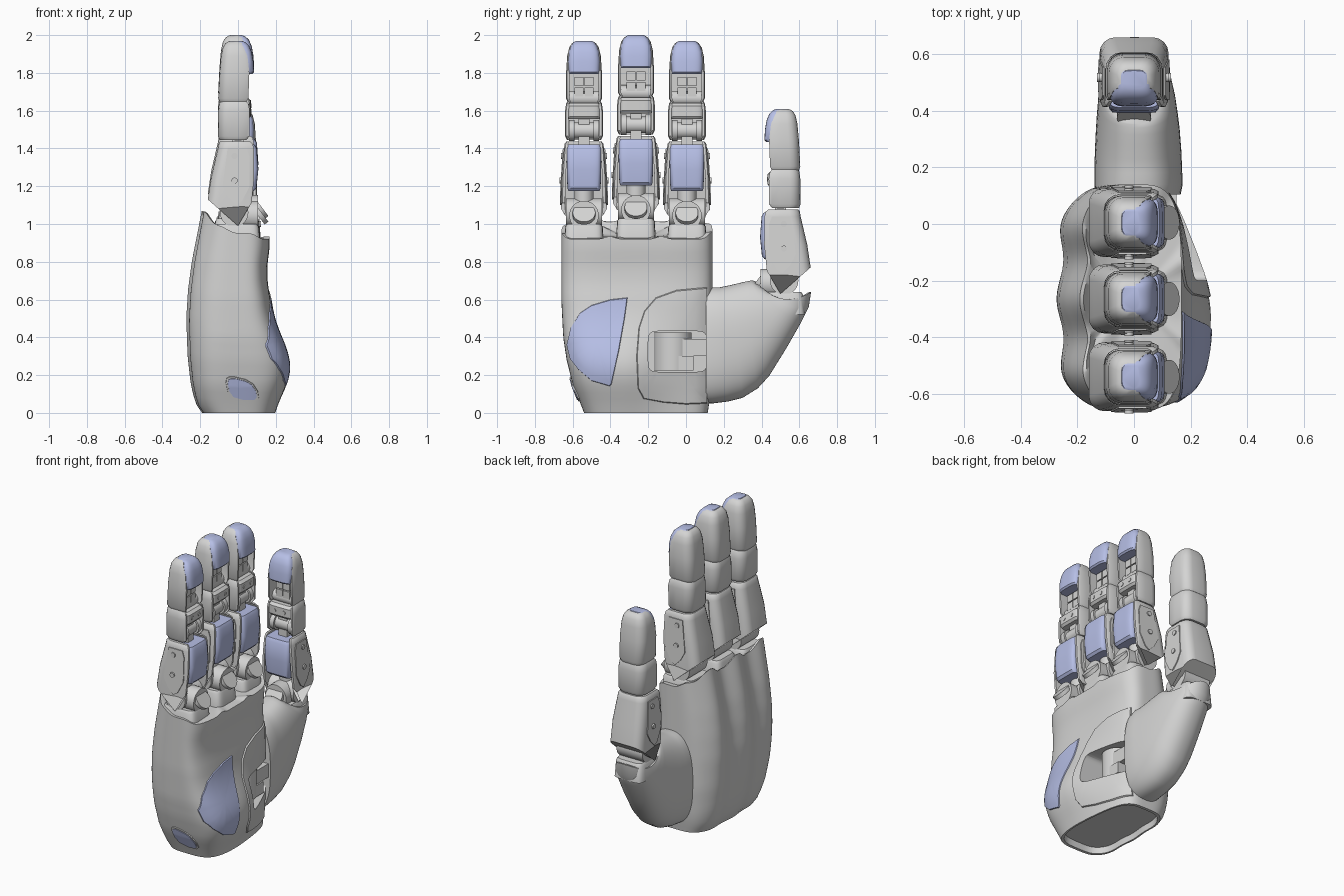
import bpy, bmesh, math
from mathutils import Vector
from mathutils.bvhtree import BVHTree

if "Cube" in bpy.data.objects:
    bpy.data.objects.remove(bpy.data.objects["Cube"])


def material(name, rgb):
    m = bpy.data.materials.new(name)
    m.diffuse_color = (*rgb, 1)
    m.use_nodes = True
    m.node_tree.nodes["Principled BSDF"].inputs["Base Color"].default_value = m.diffuse_color
    return m


GREY = material("light grey shell", (0.66, 0.66, 0.655))
BLUE = material("pale blue pad", (0.47, 0.52, 0.79))


def build(lofts, mat, angle=35):
    """Mesh from a list of lofts; each loft is a list of equal-length closed rings, capped."""
    bm = bmesh.new()
    for rings in lofts:
        vs = [[bm.verts.new(p) for p in r] for r in rings]
        n = len(vs[0])
        for a, b in zip(vs, vs[1:]):
            for i in range(n):
                bm.faces.new((a[i], a[(i + 1) % n], b[(i + 1) % n], b[i]))
        bm.faces.new(vs[0][::-1])
        bm.faces.new(vs[-1])
    bmesh.ops.recalc_face_normals(bm, faces=bm.faces[:])
    me = bpy.data.meshes.new("part")
    bm.to_mesh(me)
    bm.free()
    me.materials.append(mat)
    me.shade_smooth()
    me.set_sharp_from_angle(angle=math.radians(angle))
    return me


def place(name, me, loc=(0, 0, 0), rot=0):
    ob = bpy.data.objects.new(name, me)
    ob.location = loc
    ob.rotation_euler.z = rot
    bpy.context.collection.objects.link(ob)
    return ob


def squircle(n, ka, kb):
    """Evenly spaced points round a unit superellipse."""
    sq = [(-1 + 2 * i / ka, -1) for i in range(ka)] + [(1, -1 + 2 * i / kb) for i in range(kb)]
    sq += [(-a, -b) for a, b in sq]
    return [(a / s, b / s) for a, b in sq for s in [(abs(a)**n + abs(b)**n)**(1 / n)]]


def interp(table, z):
    for (z0, a), (z1, b) in zip(table, table[1:]):
        if z <= z1:
            return a + (b - a) * max(0, (z - z0) / (z1 - z0))
    return table[-1][1]


def rod(p, q, r, n=24):
    p, q = Vector(p), Vector(q)
    d = (q - p).normalized()
    u = d.orthogonal().normalized()
    v = d.cross(u)
    circle = [r * (u * math.cos(t) + v * math.sin(t)) for t in (2 * math.pi * i / n for i in range(n))]
    return [[p + c for c in circle], [q + c for c in circle]]


def box(x0, x1, y0, y1, z0, z1):
    return [[(x0, y0, z), (x1, y0, z), (x1, y1, z), (x0, y1, z)] for z in (z0, z1)]


def slab(z, x0, x1, w, n=6):
    """Rounded rectangular section at height z."""
    return [((x0 + x1) / 2 + a * (x1 - x0) / 2, b * w, z) for a, b in squircle(n, 10, 12)]


def channel(z, xb, xf, w, flap=False):
    """U section: rounded back and two side walls, open towards +x."""
    c = min(0.055, 0.6 * w)
    xi, wi = xb + 0.42 * (xf - xb), 0.82 * w
    m = (xi + xf) / 2
    half = [(xf, w * 0.94), (xf - 0.014, w), (0, w)]
    for t in (0, 22, 45, 68, 90):
        t = math.radians(t)
        half.append((xb + c - c * math.sin(t), w - c + c * math.cos(t)))
    inner = [(xi, wi), (m, wi), (xf, wi)]
    pts = half + [(x, -y) for x, y in reversed(half)]
    pts += [(x, -y) for x, y in reversed(inner)] + inner
    low = lambda x: 0.99 + (-x * 0.875 if x < 0 else x * 1.7)
    return [(x, y, low(x) if flap else z) for x, y in pts]


# ---- one finger, pad side facing +x ----
finger = {}
finger["tip_shell"] = build([[channel(*s) for s in (
    (1.645, -.098, .045, .085), (1.665, -.105, .055, .095), (1.80, -.098, .060, .095),
    (1.89, -.09, .05, .089), (1.935, -.08, .03, .078), (1.957, -.066, .02, .063), (1.967, -.05, .01, .048))]], GREY)
finger["tip_pad"] = build([[slab(*s, 4) for s in (
    (1.795, -.05, .076, .08), (1.805, -.05, .085, .084), (1.86, -.05, .082, .086), (1.91, -.05, .073, .081),
    (1.945, -.05, .058, .068), (1.962, -.048, .04, .054), (1.97, -.042, .02, .042))]], BLUE)
finger["tip_hinge"] = build(
    [box(-.05, .03, y, y + .048, z, z + .048) for y in (-.051, .003) for z in (1.675, 1.73)]
    + [rod((-.01, -.078, 1.665), (-.01, .078, 1.665), .04)], GREY)
finger["middle_shell"] = build([[channel(*s) for s in (
    (1.445, -.098, .045, .09), (1.465, -.107, .06, .1), (1.60, -.105, .062, .1),
    (1.638, -.1, .055, .095), (1.652, -.094, .04, .086))]], GREY)
finger["middle_belt"] = build(
    [[slab(*s) for s in ((1.555, -.05, .056, .08), (1.57, -.05, .068, .086),
                         (1.625, -.05, .068, .086), (1.64, -.05, .05, .08))]]
    + [rod((.06, y, 1.597), (.072, y, 1.597), .012, 12) for y in (-.035, .035)], GREY)
finger["middle_hinge"] = build(
    [rod((0, s * .05, 1.495), (0, s * .08, 1.495), .055) for s in (-1, 1)]
    + [rod((0, -.05, 1.495), (0, .05, 1.495), .043), box(-.03, .03, -.03, .03, 1.41, 1.56)], GREY)
finger["lower_shell"] = build([[channel(1.1, -.16, .072, .122, True)] + [channel(*s) for s in (
    (1.25, -.142, .086, .118), (1.40, -.107, .084, .106), (1.425, -.103, .078, .102), (1.437, -.095, .065, .093))]], GREY)
finger["lower_pad"] = build([[slab(*s) for s in (
    (1.175, -.03, .085, .083), (1.19, -.03, .098, .088), (1.29, -.03, .108, .091),
    (1.40, -.03, .1, .092), (1.42, -.03, .088, .088))]], BLUE)
# side plates with two screws each
PLATE = [(-.055, 1.40), (.045, 1.40), (.06, 1.36), (.062, 1.20), (.02, 1.12), (-.01, 1.10), (-.05, 1.14), (-.082, 1.20)]
side = lambda z: interp([(1.1, .1215), (1.25, .118), (1.4, .106)], z)
finger["side_plates"] = build(
    [[[(x, s * (side(z) + d), z) for x, z in PLATE] for d in (-.01, .006)] for s in (-1, 1)]
    + [rod((-.018, s * side(z), z), (-.018, s * (side(z) + .012), z), .016, 16) for s in (-1, 1) for z in (1.36, 1.23)],
    GREY)
# knuckle at the root: hinge drum, round front boss, stem and socket block
finger["knuckle"] = build([
    rod((-.02, -.095, 1.06), (-.02, .095, 1.06), .075), rod((-.05, 0, 1.045), (.105, 0, 1.045), .078, 32),
    rod((.105, 0, 1.045), (.125, 0, 1.06), .06, 32), rod((-.02, 0, 1.05), (-.02, 0, 1.25), .05),
    [slab(.88, -.13, .12, .105), slab(.985, -.12, .11, .1), slab(1.0, -.11, .1, .09)]], GREY)

for label, loc, rot in (("outer_finger", (0, -.54, 0), 0), ("middle_finger", (0, -.265, .03), 0),
                        ("inner_finger", (0, .005, 0), 0), ("thumb", (0, .5, -.36), -math.pi / 2)):
    for part, me in finger.items():
        place(f"{label}_{part}", me, loc, rot)

# ---- palm: lofted, ridged back, scalloped top ----
BACK = [(0, .19), (.05, .225), (.15, .25), (.3, .267), (.5, .274), (.65, .265), (.8, .245), (1.08, .19)]
Y0 = [(0, -.54), (.04, -.555), (.15, -.60), (.28, -.632), (.4, -.65), (.6, -.66), (.92, -.66)]
Y1 = [(0, .115), (.1, .13), (.3, .14)]
FRONT = [(0, .165), (.6, .165), (.7, .155), (.78, .155), (.88, .168)]


def smooth(t):
    t = min(1, max(0, t))
    return t * t * (3 - 2 * t)


def palm_point(a, b, t):
    valley = (1 - math.cos(2 * math.pi * (b * .4 - .26 - .005) / .2725)) / 2
    z = t * (.92 + smooth(-a) * (.15 - .07 * valley)) + (.04 * t**8 * valley**6 * smooth(1.4 - abs(a)))
    y0, y1 = interp(Y0, z), interp(Y1, z)
    y = (y0 + y1) / 2 + b * (y1 - y0) / 2
    if a < 0:
        return Vector((a * (interp(BACK, z) - valley * (.008 + .03 * t)), y, z))
    heel = .107 * math.exp(-((z - .24) / .22)**2) * smooth((.12 - y) / .45)
    return Vector((a * (interp(FRONT, z) + heel), y, z))


def shrink(ring, s, z, keep):
    c = sum(ring, Vector()) / len(ring)
    return [Vector((c.x + (p.x - c.x) * s, c.y + (p.y - c.y) * s, p.z * keep + z * (1 - keep))) for p in ring]


outline = squircle(3.8, 26, 50)
rings = [[palm_point(a, b, i / 26) for a, b in outline] for i in range(27)]
bottom, top = rings[0], rings[-1]
rings = [shrink(bottom, .92, .04, 0), shrink(bottom, .94, 0, 0)] + rings
rings += [shrink(top, .93, .93, .95), shrink(top, .8, .93, .5), shrink(top, .5, .93, .2), shrink(top, .1, .93, 0)]
palm = place("palm", build([rings], GREY, 40))
tree = BVHTree.FromPolygons([v.co for v in palm.data.vertices], [p.vertices for p in palm.data.polygons])


def patch(name, pts, mat, lift, to_3d, ray):
    """Raised plate whose outline is projected onto the palm."""
    edge = [Vector(p).lerp(Vector(q), k / 6) for p, q in zip(pts, pts[1:] + pts[:1]) for k in range(6)]
    c = sum(edge, Vector((0, 0))) / len(edge)
    out = []
    for s, d in ((.1, -.02), (.5, -.02), (.97, -.02), (1, 0), (.98, lift), (.85, lift), (.7, lift),
                 (.5, lift), (.3, lift), (.1, lift)):
        ring = []
        for p in edge:
            o = Vector(to_3d(*(c + (p - c) * s)))
            co, no, _, _ = tree.ray_cast(o, Vector(ray))
            if co is None:
                co, no, _, _ = tree.find_nearest(o + Vector(ray) * .9)
            ring.append(co + no * d)
        out.append(ring)
    return place(name, build([out], mat, 40))


from_palm_side = (lambda y, z: (1, y, z), (-1, 0, 0))
patch("heel_pad", [(-.31, .61), (-.325, .50), (-.355, .33), (-.395, .15), (-.405, .142), (-.50, .17), (-.57, .23),
                   (-.612, .285), (-.63, .36), (-.61, .45), (-.56, .53), (-.50, .57), (-.40, .60)],
      BLUE, .006, *from_palm_side)
panel = patch("thumb_panel", [(-.225, .075), (-.255, .13), (-.262, .3), (-.25, .45), (-.22, .54), (-.16, .61), (-.05, .65),
                              (.11, .665), (.11, .4), (.11, .05), (0, .045), (-.12, .055)], GREY, .008, *from_palm_side)
side_view = (lambda x, z: (x, -1.5, z), (0, 1, 0))
BADGE = [(-.06, .185), (-.065, .16), (-.055, .115), (-.03, .08), (.03, .062), (.095, .063), (.11, .08), (.105, .115),
         (.08, .155), (.04, .178), (-.02, .192), (-.045, .192)]
patch("edge_pad_rim", BADGE, GREY, .006, *side_view)
patch("edge_pad", [(.02 + (x - .02) * .89, .127 + (z - .127) * .87) for x, z in BADGE], BLUE, .0095, *side_view)

# pocket for the thumb hinge
cutter = place("pocket_cutter", build([[[(x, -.045 + a * .155, .325 + b * .108)
               for a, b in squircle(8, 12, 10)] for x in (.05, .5)]], GREY))
cutter.hide_render = True
for ob in (palm, panel):
    mod = ob.modifiers.new("pocket", 'BOOLEAN')
    mod.operation, mod.solver, mod.object = 'DIFFERENCE', 'EXACT', cutter
deps = bpy.context.evaluated_depsgraph_get()
cut = [(ob, bpy.data.meshes.new_from_object(ob.evaluated_get(deps))) for ob in (palm, panel)]
for ob, me in cut:
    ob.modifiers.clear()
    ob.data = me
    me.set_sharp_from_angle(angle=math.radians(40))
bpy.data.objects.remove(cutter)
place("thumb_hinge", build([rod((.065, -.07, .225), (.065, -.07, .425), .1, 32),
                            box(.05, .16, -.10, .04, .225, .30), box(.05, .15, -.06, .13, .30, .39)], GREY))

# ---- thumb base: lofted along the thumb, ending in a saddle-shaped cup ----
SECTIONS = [((.105, .05), (.105, .655), -.14, .165), ((.14, .05), (.14, .665), -.14, .172), ((.22, .06), (.18, .665), -.14, .17),
            ((.30, .08), (.23, .675), -.138, .167), ((.38, .13), (.28, .687), -.135, .162), ((.44, .195), (.315, .695), -.132, .156),
            ((.53, .34), (.34, .70), -.127, .147), ((.61, .48), (.35, .70), -.122, .135), ((.65, .56), (.352, .70), -.118, .125),
            ((.662, .64), (.355, .70), -.112, .115)]
rings = []
for i, (lo, up, x0, x1) in enumerate(SECTIONS):
    lo, up, ring = Vector(lo), Vector(up), []
    for a, b in squircle(2.6 - .06 * i, 16, 16):
        m = lo.lerp(up, (a + 1) / 2)
        dip = .065 * (1 - a * a) * max(0, (i - 5) / 4)
        ring.append(Vector(((x0 + x1) / 2 + b * (x1 - x0) / 2, m.x, m.y - dip)))
    rings.append(ring)
rings += [shrink(rings[-1], .9, .6, .95), shrink(rings[-1], .85, .56, .1)]
place("thumb_base", build([rings], GREY, 40))
